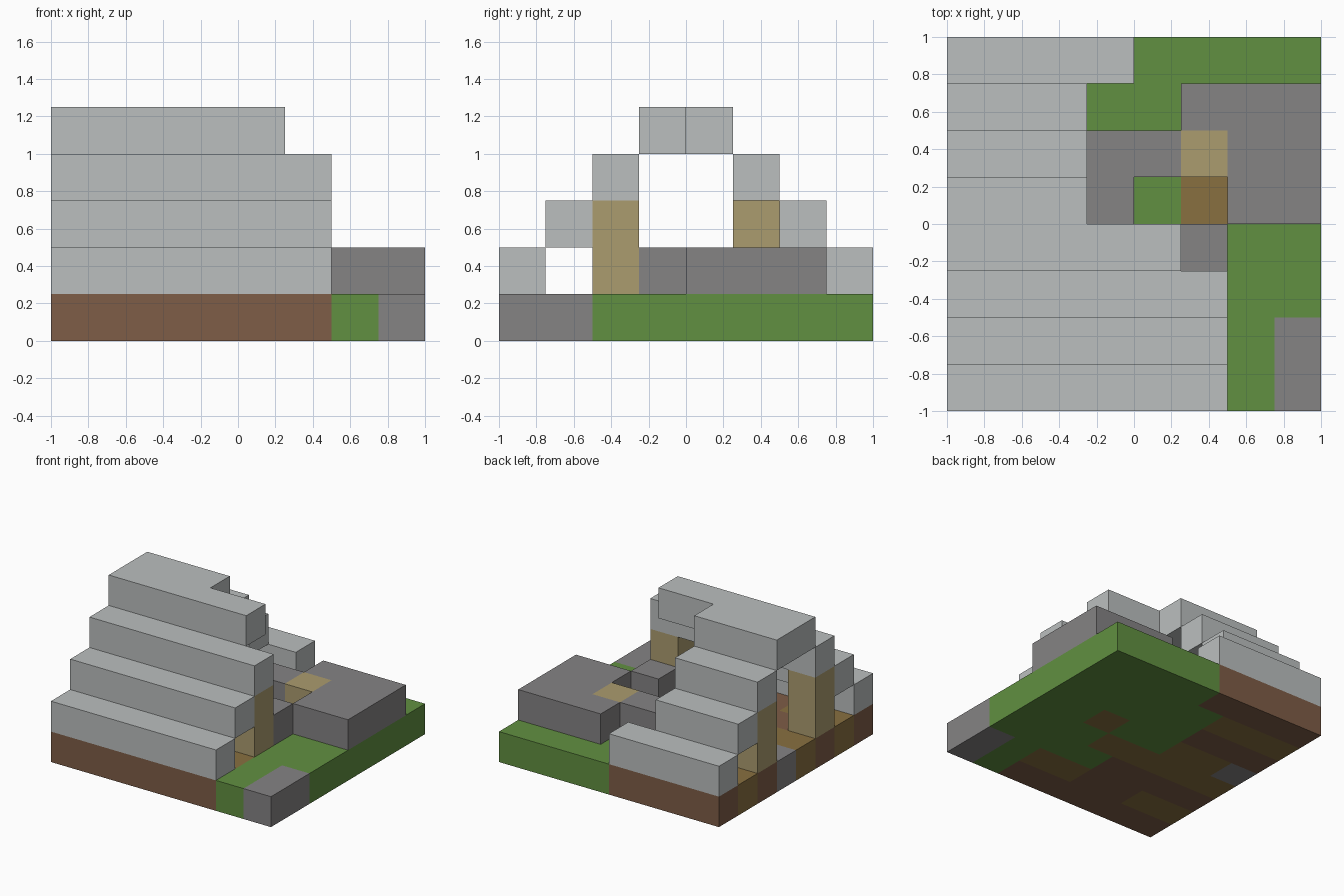
import bpy
import bmesh

default = bpy.data.objects.get("Cube")
if default:
    bpy.data.objects.remove(default, do_unlink=True)

CELL = 0.25


def linear(v):
    v /= 255
    return v / 12.92 if v <= 0.04045 else ((v + 0.055) / 1.055) ** 2.4


def material(name, *rgb):
    colour = tuple(linear(c) for c in rgb) + (1,)
    mat = bpy.data.materials.new(name)
    mat.use_nodes = True
    mat.diffuse_color = colour
    bsdf = mat.node_tree.nodes["Principled BSDF"]
    bsdf.inputs["Base Color"].default_value = colour
    bsdf.inputs["Roughness"].default_value = 0.9
    return mat


roof_grey = material("pale grey stone", 187, 191, 191)
stone = material("dark grey stone", 133, 131, 132)
grass = material("grass green", 97, 144, 65)
earth = material("earth brown", 126, 93, 71)
timber = material("tan timber", 171, 156, 111)
boards = material("ochre boards", 137, 112, 64)


def finish(bm, name, mats):
    mesh = bpy.data.meshes.new(name)
    bm.to_mesh(mesh)
    bm.free()
    for mat in mats:
        mesh.materials.append(mat)
    obj = bpy.data.objects.new(name, mesh)
    bpy.context.collection.objects.link(obj)
    return obj


def block(name, mat, x, y, z):
    """Box spanning whole cells; each argument is a (start, end) cell range."""
    bm = bmesh.new()
    bmesh.ops.create_cube(bm, size=1)
    for v in bm.verts:
        v.co = [(a if c < 0 else b) * CELL - shift
                for c, (a, b), shift in zip(v.co, (x, y, z), (1, 1, 0))]
    return finish(bm, name, [mat])


# Ground slab: one letter per square, front row first
GROUND = ["EEEEEEGS",
          "BBEEBBGS",
          "EEEEGGGG",
          "BBBBBGGG",
          "SBBGGBGG",
          "EEEGGGGG",
          "BBBGGGGG",
          "EEEEGGGG"]
KEYS = "EGSB"

bm = bmesh.new()
bmesh.ops.create_grid(bm, x_segments=8, y_segments=8, size=1)
top = bmesh.ops.extrude_face_region(bm, geom=bm.faces[:], use_keep_orig=True)
bmesh.ops.translate(bm, vec=(0, 0, CELL),
                    verts=[g for g in top["geom"] if isinstance(g, bmesh.types.BMVert)])
bmesh.ops.recalc_face_normals(bm, faces=bm.faces[:])
for f in bm.faces:
    c = f.calc_center_median() - f.normal * 0.05
    f.material_index = KEYS.index(GROUND[int((c.y + 1) / CELL)][int((c.x + 1) / CELL)])
finish(bm, "ground", [earth, grass, stone, boards])

# Stepped roof: front half whole, back half broken off short
for step in range(4):
    z = (step + 1, step + 2)
    front_end = 5 if step == 3 else 6
    back_end = 4 if step == 0 else 3
    block(f"front_roof_step_{step + 1}", roof_grey, (0, front_end), (step, step + 1), z)
    block(f"back_roof_step_{step + 1}", roof_grey, (0, back_end), (7 - step, 8 - step), z)

# Timber posts, with one broken to a stump
for name, x, y, height in (("front_left_post", 5, 2, 2), ("front_right_post", 0, 2, 2),
                           ("back_right_post", 0, 5, 2), ("broken_post", 5, 5, 1)):
    block(name, timber, (x, x + 1), (y, y + 1), (1, 1 + height))

# Fallen rubble
for name, x, y in (("rubble_slab", (6, 8), (4, 7)),
                   ("rubble_corner", (5, 6), (6, 7)),
                   ("rubble_arm", (3, 5), (5, 6)),
                   ("rubble_tip", (3, 4), (4, 5)),
                   ("loose_stone", (5, 6), (3, 4))):
    block(name, stone, x, y, (1, 2))
